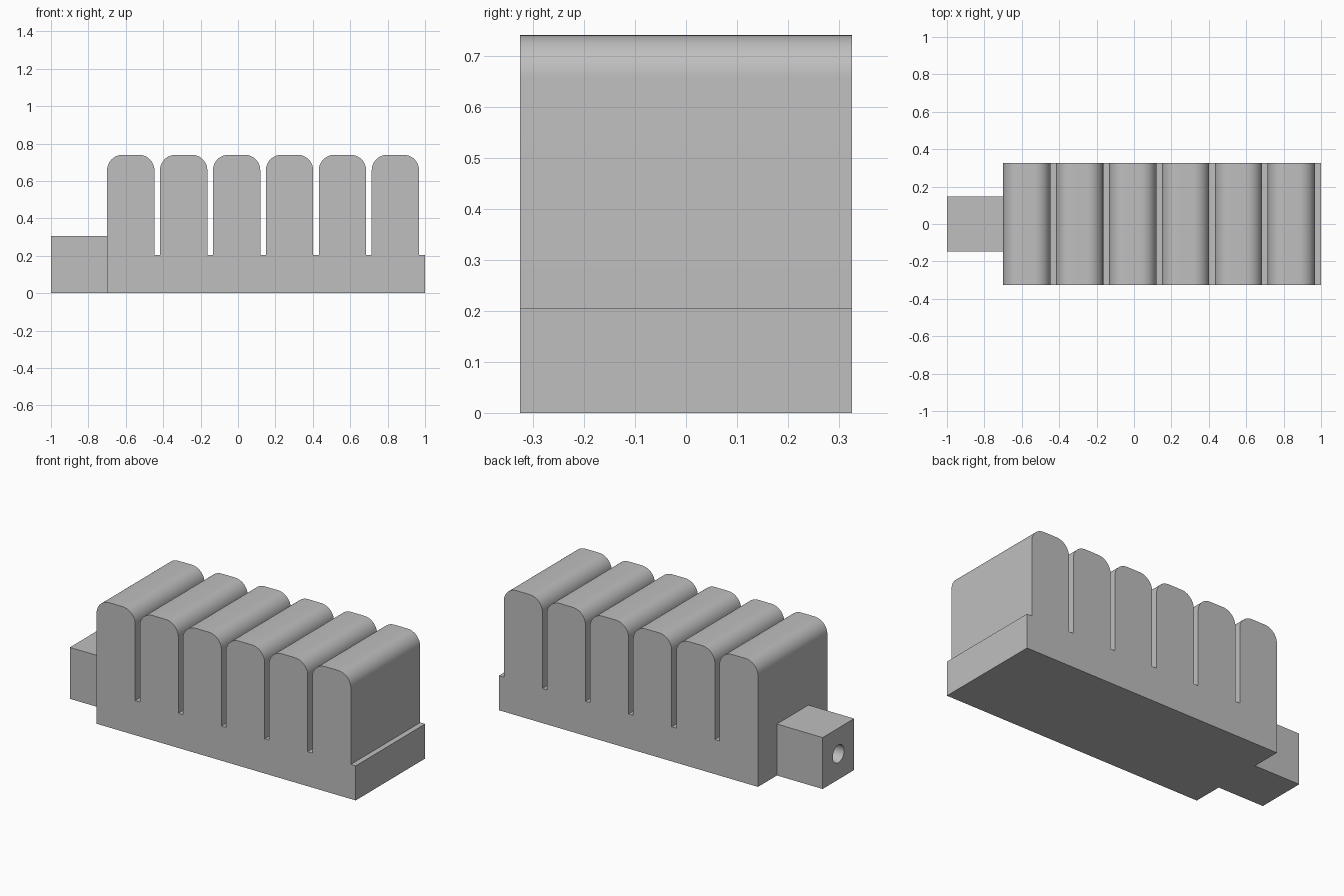
import bpy, bmesh, math

if "Cube" in bpy.data.objects:
    bpy.data.objects.remove(bpy.data.objects["Cube"])

grey = bpy.data.materials.new("light grey")
grey.diffuse_color = (0.52, 0.52, 0.52, 1)
grey.use_nodes = True
grey.node_tree.nodes["Principled BSDF"].inputs["Base Color"].default_value = grey.diffuse_color

DEPTH, TOP, BASE = 0.325, 0.74, 0.205
FIN_W, PITCH, RADIUS = 0.253, 0.283, 0.083
LEFT, RIGHT, FINS = -0.70, 1.0, 6
ARC_STEPS = 12


def finish(bm, name):
    bmesh.ops.recalc_face_normals(bm, faces=bm.faces)
    mesh = bpy.data.meshes.new(name)
    bm.to_mesh(mesh)
    bm.free()
    obj = bpy.data.objects.new(name, mesh)
    bpy.context.collection.objects.link(obj)
    mesh.materials.append(grey)
    return obj


def smooth(obj):
    bpy.ops.object.select_all(action='DESELECT')
    obj.select_set(True)
    bpy.context.view_layer.objects.active = obj
    bpy.ops.object.shade_smooth_by_angle(angle=math.radians(30))


def arc(cx, cz, start):
    """Quarter circle running clockwise from the start angle in degrees."""
    angles = [math.radians(start - 90 * i / ARC_STEPS) for i in range(ARC_STEPS + 1)]
    return [(cx + RADIUS * math.cos(a), cz + RADIUS * math.sin(a)) for a in angles]


# Finned body: one comb-shaped profile extruded front to back
profile = [(LEFT, 0)]
for i in range(FINS):
    x0 = LEFT + i * PITCH
    x1 = x0 + FIN_W
    if i:
        profile.append((x0, BASE))
    profile += arc(x0 + RADIUS, TOP - RADIUS, 180)
    profile += arc(x1 - RADIUS, TOP - RADIUS, 90)
    profile.append((x1, BASE))
profile += [(RIGHT, BASE), (RIGHT, 0)]

bm = bmesh.new()
face = bm.faces.new([bm.verts.new((x, -DEPTH, z)) for x, z in profile])
ext = bmesh.ops.extrude_face_region(bm, geom=[face])
bmesh.ops.translate(bm, vec=(0, 2 * DEPTH, 0),
                    verts=[v for v in ext["geom"] if isinstance(v, bmesh.types.BMVert)])
smooth(finish(bm, "finned_body"))

# Connector block on the left end
bm = bmesh.new()
bmesh.ops.create_cube(bm, size=1)
bmesh.ops.scale(bm, vec=(0.30, 0.295, 0.305), verts=bm.verts)
bmesh.ops.translate(bm, vec=(-0.85, 0, 0.1525), verts=bm.verts)
block = finish(bm, "connector_block")

# Round bore through the block, stopping at the body
bpy.ops.mesh.primitive_cylinder_add(vertices=32, radius=0.053, depth=0.4,
                                    location=(-0.85, 0, 0.1525),
                                    rotation=(0, math.pi / 2, 0))
cutter = bpy.context.object
cutter.name = "bore_cutter"
cutter.data.materials.append(grey)
bore = block.modifiers.new("bore", 'BOOLEAN')
bore.object = cutter
bore.solver = 'EXACT'
bpy.context.view_layer.objects.active = block
bpy.ops.object.modifier_apply(modifier=bore.name)
bpy.data.objects.remove(cutter)
smooth(block)
